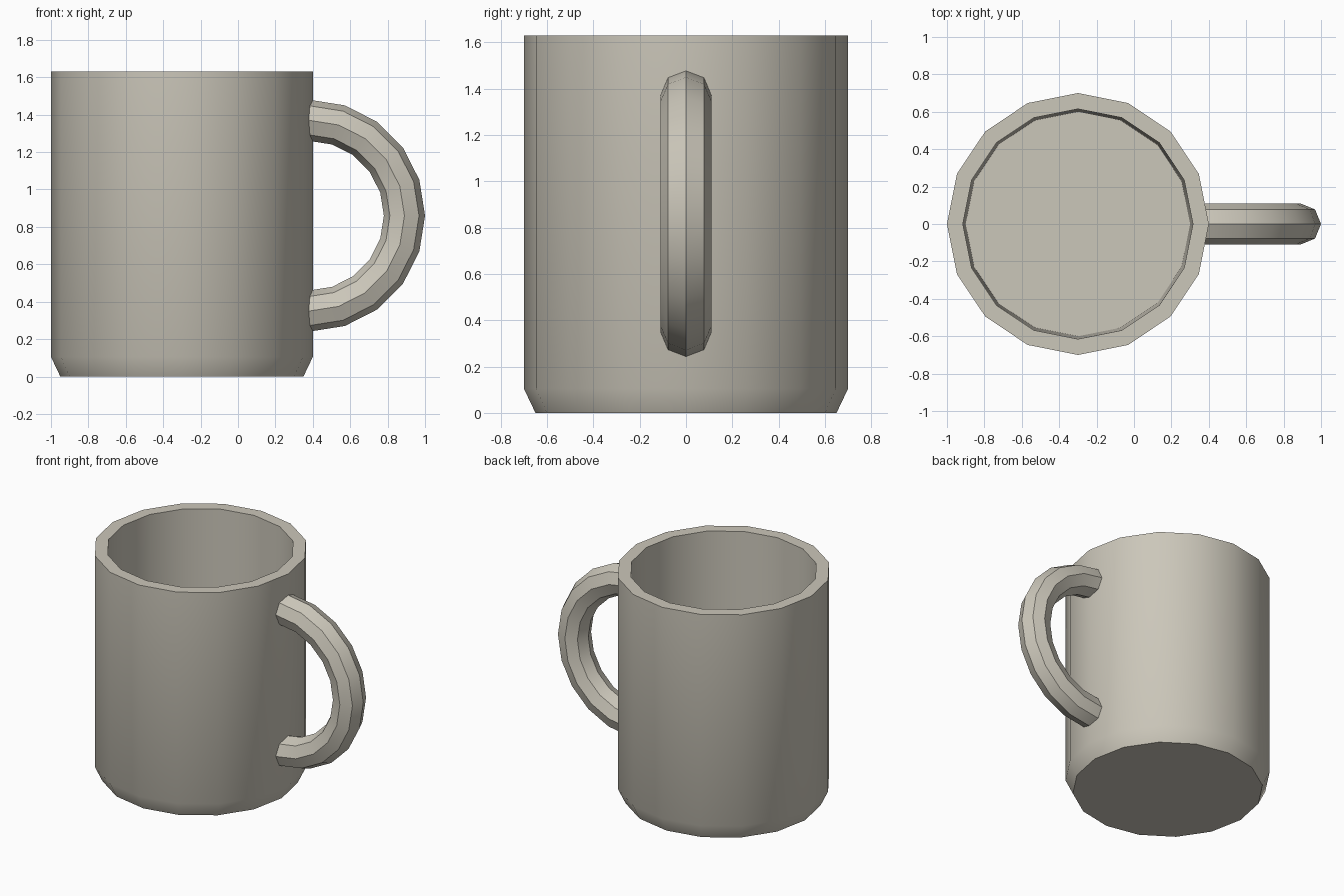
import bpy, bmesh, math

if "Cube" in bpy.data.objects:
    bpy.data.objects.remove(bpy.data.objects["Cube"])

clay = bpy.data.materials.new("warm_grey_ceramic")
clay.diffuse_color = (0.60, 0.57, 0.49, 1)
clay.use_nodes = True
clay.node_tree.nodes["Principled BSDF"].inputs["Base Color"].default_value = clay.diffuse_color


def skin(name, rings):
    """Join closed rings of points with quads and cap both ends."""
    bm = bmesh.new()
    loops = [[bm.verts.new(p) for p in ring] for ring in rings]
    n = len(loops[0])
    for a, b in zip(loops, loops[1:]):
        for i in range(n):
            j = (i + 1) % n
            bm.faces.new((a[i], a[j], b[j], b[i]))
    bm.faces.new(loops[0])
    bm.faces.new(loops[-1])
    bmesh.ops.recalc_face_normals(bm, faces=bm.faces)
    mesh = bpy.data.meshes.new(name)
    bm.to_mesh(mesh)
    bm.free()
    mesh.materials.append(clay)
    obj = bpy.data.objects.new(name, mesh)
    bpy.context.collection.objects.link(obj)
    bpy.ops.object.select_all(action='DESELECT')
    obj.select_set(True)
    bpy.context.view_layer.objects.active = obj
    bpy.ops.object.shade_smooth_by_angle(angle=math.radians(30))
    return obj


# Cup: 16-sided outer wall, rim, inner wall and floor
SIDES = 16
profile = [(0.65, 0), (0.70, 0.105), (0.70, 1.63), (0.615, 1.63), (0.60, 0.10)]
skin("mug_body", [[(-0.30 + r * math.cos(2 * math.pi * i / SIDES),
                    r * math.sin(2 * math.pi * i / SIDES), z)
                   for i in range(SIDES)] for r, z in profile])

# Handle: octagonal tube swept round half a circle, ends sunk in the wall
CX, CZ, MAJOR, MINOR = 0.38, 0.86, 0.51, 0.11


def handle_ring(angle, dx=0):
    ring = []
    for k in range(8):
        t = k * math.pi / 4
        r = MAJOR + MINOR * math.cos(t)
        ring.append((CX + dx + r * math.cos(angle), MINOR * math.sin(t),
                     CZ + r * math.sin(angle)))
    return ring


arc = [handle_ring(math.radians(-90 + 18 * i)) for i in range(11)]
ends = [handle_ring(math.radians(a), -0.02) for a in (-90, 90)]
skin("handle", [ends[0]] + arc + [ends[1]])
